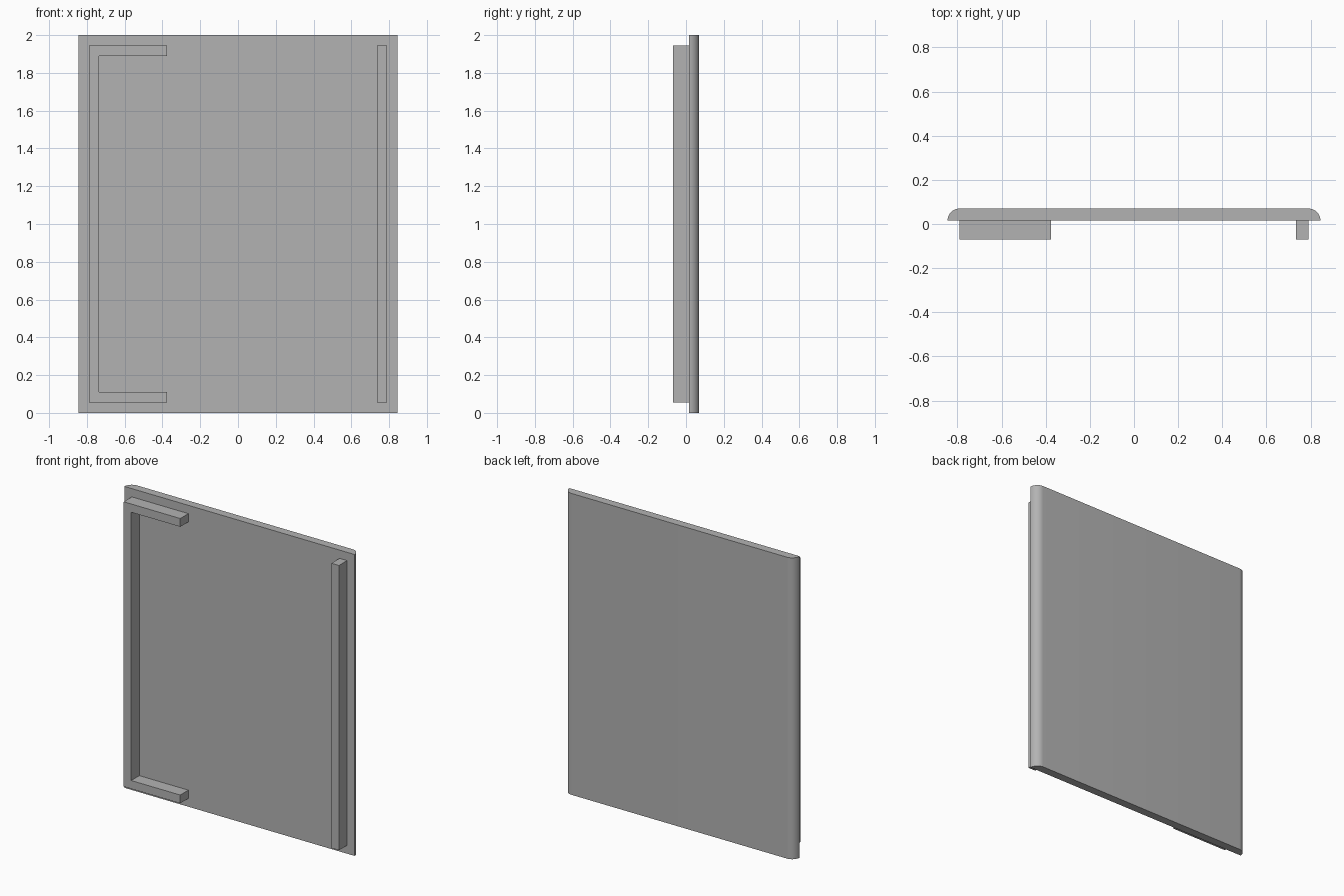
import bpy
import bmesh
from math import sin, cos, pi

cube = bpy.data.objects.get("Cube")
if cube:
    bpy.data.objects.remove(cube, do_unlink=True)

WIDTH, HEIGHT = 0.845, 2.0           # half width, full height
FRONT, JOIN, BACK = -0.07, 0.015, 0.07
T = BACK - JOIN                      # panel thickness, also edge radius and rail width
RAIL_X = WIDTH - T                   # outer face of the rails
LIP_X = 0.375                        # inner end of the bracket arms

grey = bpy.data.materials.new("plain grey")
grey.use_nodes = True
colour = (0.45, 0.45, 0.45, 1)
grey.diffuse_color = colour
grey.node_tree.nodes["Principled BSDF"].inputs["Base Color"].default_value = colour


def extrude(name, outline, offset):
    """Extrude a closed planar outline into a solid."""
    bm = bmesh.new()
    face = bm.faces.new([bm.verts.new(p) for p in outline])
    moved = bmesh.ops.extrude_face_region(bm, geom=[face])["geom"]
    verts = [v for v in moved if isinstance(v, bmesh.types.BMVert)]
    bmesh.ops.translate(bm, verts=verts, vec=offset)
    bmesh.ops.recalc_face_normals(bm, faces=bm.faces)
    mesh = bpy.data.meshes.new(name)
    bm.to_mesh(mesh)
    bm.free()
    mesh.materials.append(grey)
    obj = bpy.data.objects.new(name, mesh)
    bpy.context.collection.objects.link(obj)
    return obj


# Panel with quarter-round back edges on both sides
STEPS = 12
arc = [(RAIL_X + T * cos(a), JOIN + T * sin(a), 0)
       for a in (pi / 2 * i / STEPS for i in range(STEPS + 1))]
panel = extrude("panel", arc + [(-x, y, z) for x, y, z in reversed(arc)], (0, 0, HEIGHT))
bpy.ops.object.select_all(action='DESELECT')
panel.select_set(True)
bpy.context.view_layer.objects.active = panel
bpy.ops.object.shade_smooth_by_angle()

# C-shaped bracket on the right of the front, straight rail on the left
low, high = T, HEIGHT - T
depth = (0, JOIN - FRONT, 0)
inner = RAIL_X - T
bracket = [(-RAIL_X, low), (-LIP_X, low), (-LIP_X, low + T), (-inner, low + T),
           (-inner, high - T), (-LIP_X, high - T), (-LIP_X, high), (-RAIL_X, high)]
rail = [(inner, low), (RAIL_X, low), (RAIL_X, high), (inner, high)]
for name, outline in (("right_bracket", bracket), ("left_rail", rail)):
    extrude(name, [(x, FRONT, z) for x, z in outline], depth)
